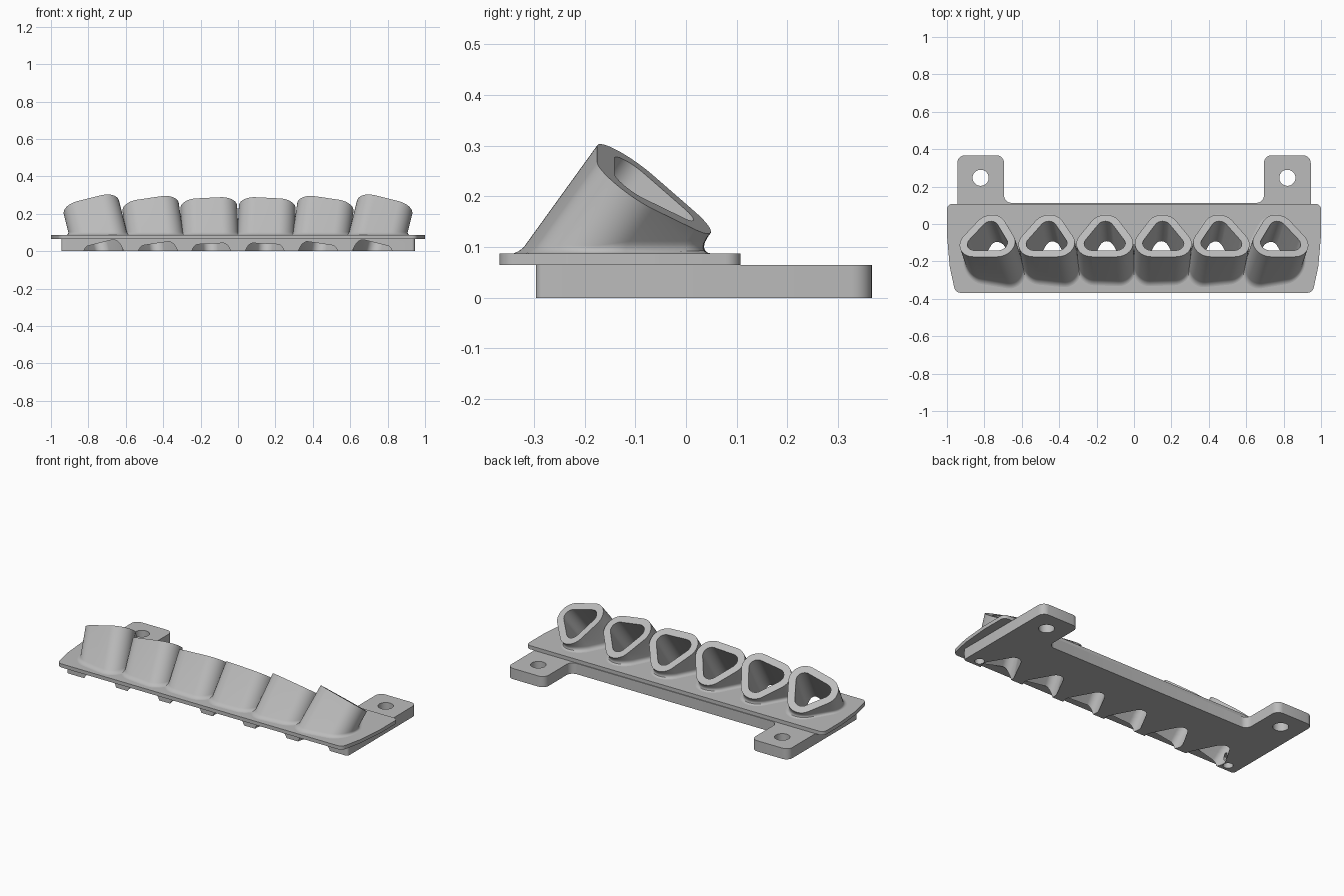
import bpy, bmesh
from math import radians, sin, cos, tan, pi
from mathutils import Vector, Matrix

cube = bpy.data.objects.get("Cube")
if cube:
    bpy.data.objects.remove(cube, do_unlink=True)

grey = bpy.data.materials.new("plain_grey")
grey.use_nodes = True
grey.diffuse_color = (0.5, 0.5, 0.5, 1)
grey.node_tree.nodes["Principled BSDF"].inputs["Base Color"].default_value = grey.diffuse_color

PLATE_TOP = 0.087
SEAM = 0.065


def loft(bm, rings):
    """Skin a stack of equal rings and cap both ends."""
    loops = [[bm.verts.new(p) for p in ring] for ring in rings]
    n = len(loops[0])
    for a, b in zip(loops, loops[1:]):
        for i in range(n):
            j = (i + 1) % n
            bm.faces.new((a[i], a[j], b[j], b[i]))
    bm.faces.new(loops[0][::-1])
    bm.faces.new(loops[-1])


def make(name, stacks):
    bm = bmesh.new()
    for rings in stacks:
        loft(bm, rings)
    bmesh.ops.recalc_face_normals(bm, faces=bm.faces)
    mesh = bpy.data.meshes.new(name)
    bm.to_mesh(mesh)
    bm.free()
    mesh.materials.append(grey)
    ob = bpy.data.objects.new(name, mesh)
    bpy.context.collection.objects.link(ob)
    return ob


def rounded(corners, steps=6):
    """Outline with a fillet radius at each (x, y, r) corner."""
    out = []
    for i, (x, y, r) in enumerate(corners):
        p = Vector((x, y))
        d1 = (Vector(corners[i - 1][:2]) - p).normalized()
        d2 = (Vector(corners[(i + 1) % len(corners)][:2]) - p).normalized()
        half = d1.angle(d2) / 2
        centre = p + (d1 + d2).normalized() * (r / sin(half))
        start = p + d1 * (r / tan(half)) - centre
        turn = pi - 2 * half
        if d1.x * d2.y - d1.y * d2.x > 0:
            turn = -turn
        for k in range(steps + 1):
            out.append(centre + Matrix.Rotation(turn * k / steps, 2) @ start)
    return out


def plate(name, half, z0, z1):
    outline = rounded(half + [(-x, y, r) for x, y, r in reversed(half)])
    return make(name, [[[(p.x, p.y, z) for p in outline] for z in (z0, z1)]])


def port_ring(radius, arc=14):
    """Rounded triangle: flat towards the front, peak towards the back."""
    pts = []
    for (u, v), a0, a1 in (((0.065, -0.05), -90, 33), ((0, 0.05), 33, 147),
                           ((-0.065, -0.05), 147, 270)):
        for k in range(arc + 1):
            t = radians(a0 + (a1 - a0) * k / arc)
            pts.append((Vector((u + radius * cos(t), v + radius * sin(t), 0)),
                        Vector((cos(t), sin(t), 0))))
    return pts


def drill(ob, cutters):
    for c in cutters:
        mod = ob.modifiers.new("cut", "BOOLEAN")
        mod.operation = "DIFFERENCE"
        mod.solver = "EXACT"
        mod.object = c
    bpy.context.view_layer.update()
    deps = bpy.context.evaluated_depsgraph_get()
    mesh = bpy.data.meshes.new_from_object(ob.evaluated_get(deps))
    ob.modifiers.clear()
    ob.data = mesh


# Plates
lower_plate = plate("lower_plate", [(0.945, -0.296, 0.015), (0.945, 0.367, 0.04),
                                    (0.695, 0.367, 0.04), (0.695, 0.113, 0.04)], 0, SEAM)
upper_plate = plate("upper_plate", [(0.955, -0.368, 0.035), (0.985, -0.23, 0.1),
                                    (1.0, -0.06, 0.1), (1.0, 0.108, 0.03)], SEAM, PLATE_TOP)

# Angled runner tubes, fanned outwards, with a flared foot
tubes, bores = [], []
names = ("inner", "middle", "outer")
for side, label in ((1, "left"), (-1, "right")):
    for name, x, fan in zip(names, (0.155, 0.463, 0.777), (2.8, 8.4, 14)):
        rot = Matrix.Rotation(radians(side * fan), 3, "Y") @ Matrix.Rotation(radians(-35), 3, "X")
        centre = Vector((side * x, -0.063, 0.207))
        axis = rot @ Vector((0, 0, 1))
        outer = port_ring(0.087)
        rings = [[centre + rot @ p for p, n in outer]]
        for k in range(6):
            a = pi / 2 * k / 5
            ring = []
            for p, n in outer:
                w, flat = centre + rot @ p, rot @ n
                flat.z = 0
                r = 0.016 + 0.016 * max(0, n.y)
                z = PLATE_TOP + r * (1 - sin(a))
                ring.append(w - axis * ((w.z - z) / axis.z) + flat.normalized() * r * (1 - cos(a)))
            rings.append(ring)
        rings.append([p - Vector((0, 0, 0.003)) for p in rings[-1]])
        tubes.append(make(f"{label}_{name}_tube", [rings]))
        bores.append([[centre + rot @ p + axis * t for p, n in port_ring(0.045)]
                      for t in (-0.42, 0.04)])

# Cutters for the bores and the bolt holes
bore_cutter = make("bore_cutter", bores)
holes = []
for x, y, r, top in ((0.82, 0.247, 0.043, 0.2), (0.87, -0.252, 0.027, 0.2)):
    for s in (1, -1):
        holes.append([[(s * x + r * cos(2 * pi * k / 32), y + r * sin(2 * pi * k / 32), z)
                       for k in range(32)] for z in (-0.1, top)])
hole_cutter = make("hole_cutter", holes)

drill(lower_plate, [bore_cutter, hole_cutter])
for ob in [upper_plate] + tubes:
    drill(ob, [bore_cutter])
for c in (bore_cutter, hole_cutter):
    bpy.data.objects.remove(c, do_unlink=True)

# Smooth the curved walls, keep the edges sharp
bpy.ops.object.select_all(action="DESELECT")
for ob in [lower_plate, upper_plate] + tubes:
    ob.select_set(True)
    bpy.context.view_layer.objects.active = ob
bpy.ops.object.shade_smooth_by_angle(angle=radians(30))
